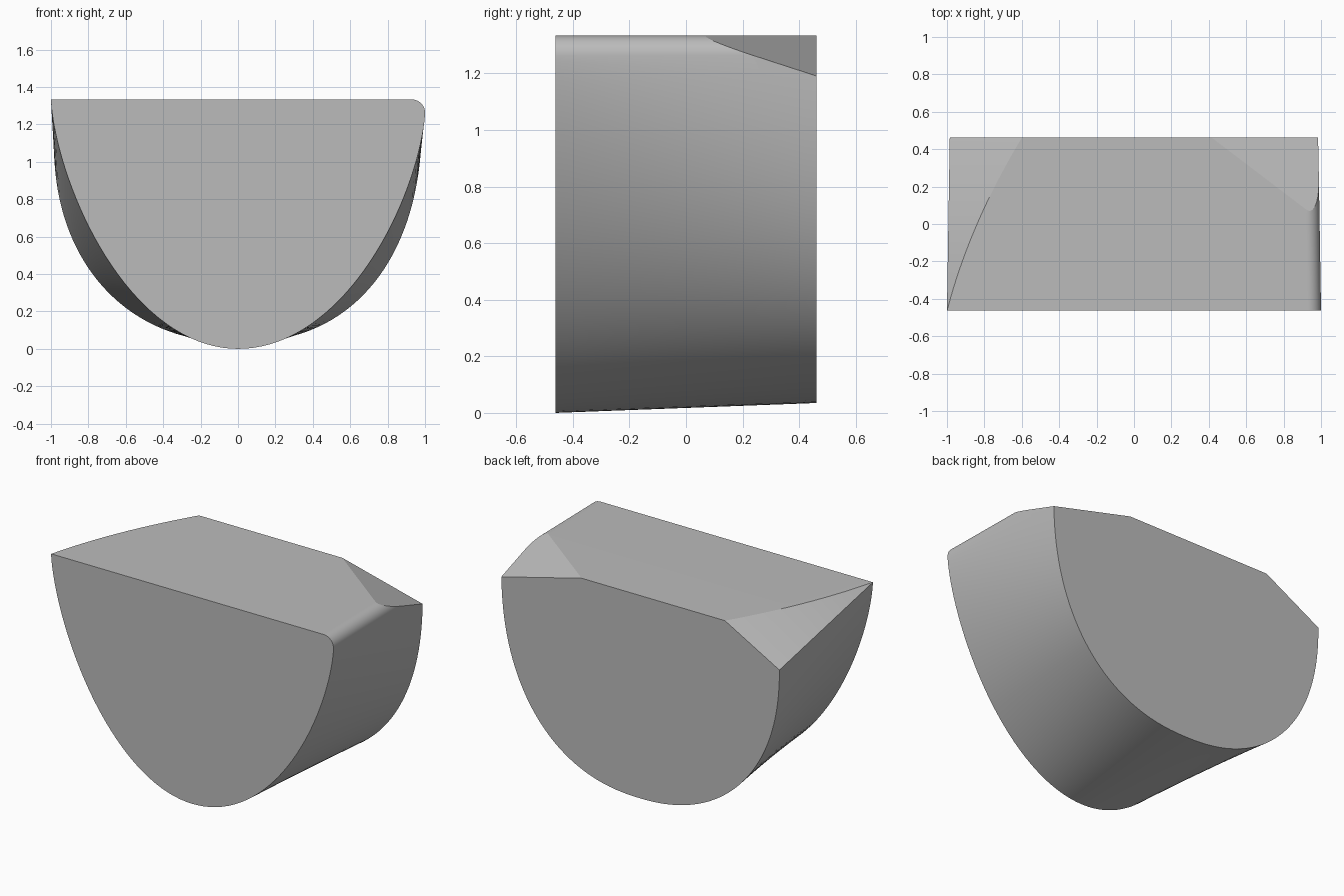
import bpy, bmesh, math
from mathutils import Vector

cube = bpy.data.objects.get("Cube")
if cube:
    bpy.data.objects.remove(cube, do_unlink=True)

TOP, HALF_DEPTH, RADIUS = 1.333, 0.462, 0.07
SIDE_STEPS, FILLET_STEPS, STATIONS = 36, 10, 24


def lerp(a, b, t):
    return a + (b - a) * t


def side_point(angle, t, sign):
    """Rounded hull point, blended from the front outline to the back one."""
    s, c = math.sin(angle), max(math.cos(angle), 0)
    right = sign > 0
    front_height = TOP - RADIUS if right else TOP
    back_height = 1.228 if right else 1.085
    power = 2 / (2.3 if right else 2.2)
    x = lerp(s, 0.985 * s ** power, t)
    z = lerp(front_height * (1 - c ** (2 / 1.5)),
             0.035 + back_height * (1 - c ** power), t)
    return sign * x, z


def section(t):
    """Closed outline of the body at depth fraction t."""
    quarter = math.pi / 2
    pts = [side_point(quarter * i / SIDE_STEPS, t, -1) for i in range(SIDE_STEPS, 0, -1)]
    pts += [side_point(quarter * i / SIDE_STEPS, t, 1) for i in range(SIDE_STEPS + 1)]
    # rounded upper corner
    cx = pts[-1][0] - RADIUS
    for i in range(1, FILLET_STEPS + 1):
        a = quarter * i / FILLET_STEPS
        pts.append((cx + RADIUS * math.cos(a), TOP - RADIUS + RADIUS * math.sin(a)))
    # inner edge of the widening bevel
    pts.append((-0.999 + 0.24 * t + 0.16 * t * t, TOP))
    return pts


# body: outlines joined from front to back
bm = bmesh.new()
rings = []
for j in range(STATIONS + 1):
    t = j / STATIONS
    y = lerp(-HALF_DEPTH, HALF_DEPTH, t)
    rings.append([bm.verts.new((x, y, z)) for x, z in section(t)])
count = len(rings[0])
for a, b in zip(rings, rings[1:]):
    for i in range(count):
        k = (i + 1) % count
        bm.faces.new((a[i], a[k], b[k], b[i]))
bm.faces.new(rings[0])
bm.faces.new(rings[-1])
bmesh.ops.remove_doubles(bm, verts=bm.verts, dist=0.0005)

# flat bevel across the left back top corner
p = Vector((0.93, 0.07, TOP))
q = Vector((0.415, HALF_DEPTH, TOP))
r = Vector((0.985, HALF_DEPTH, 1.19))
normal = (q - p).cross(r - p).normalized()
if normal.z < 0:
    normal.negate()
cut = bmesh.ops.bisect_plane(bm, geom=bm.verts[:] + bm.edges[:] + bm.faces[:],
                             plane_co=p, plane_no=normal, clear_outer=True)
rim = [e for e in cut["geom_cut"] if isinstance(e, bmesh.types.BMEdge)]
bmesh.ops.contextual_create(bm, geom=rim)
bmesh.ops.recalc_face_normals(bm, faces=bm.faces)

mesh = bpy.data.meshes.new("body")
bm.to_mesh(mesh)
bm.free()
body = bpy.data.objects.new("body", mesh)
bpy.context.collection.objects.link(body)

# plain grey finish
grey = bpy.data.materials.new("light grey")
grey.use_nodes = True
colour = (0.5, 0.5, 0.5, 1)
grey.diffuse_color = colour
grey.node_tree.nodes["Principled BSDF"].inputs["Base Color"].default_value = colour
mesh.materials.append(grey)

bpy.ops.object.select_all(action='DESELECT')
body.select_set(True)
bpy.context.view_layer.objects.active = body
bpy.ops.object.shade_smooth_by_angle(angle=math.radians(12))
